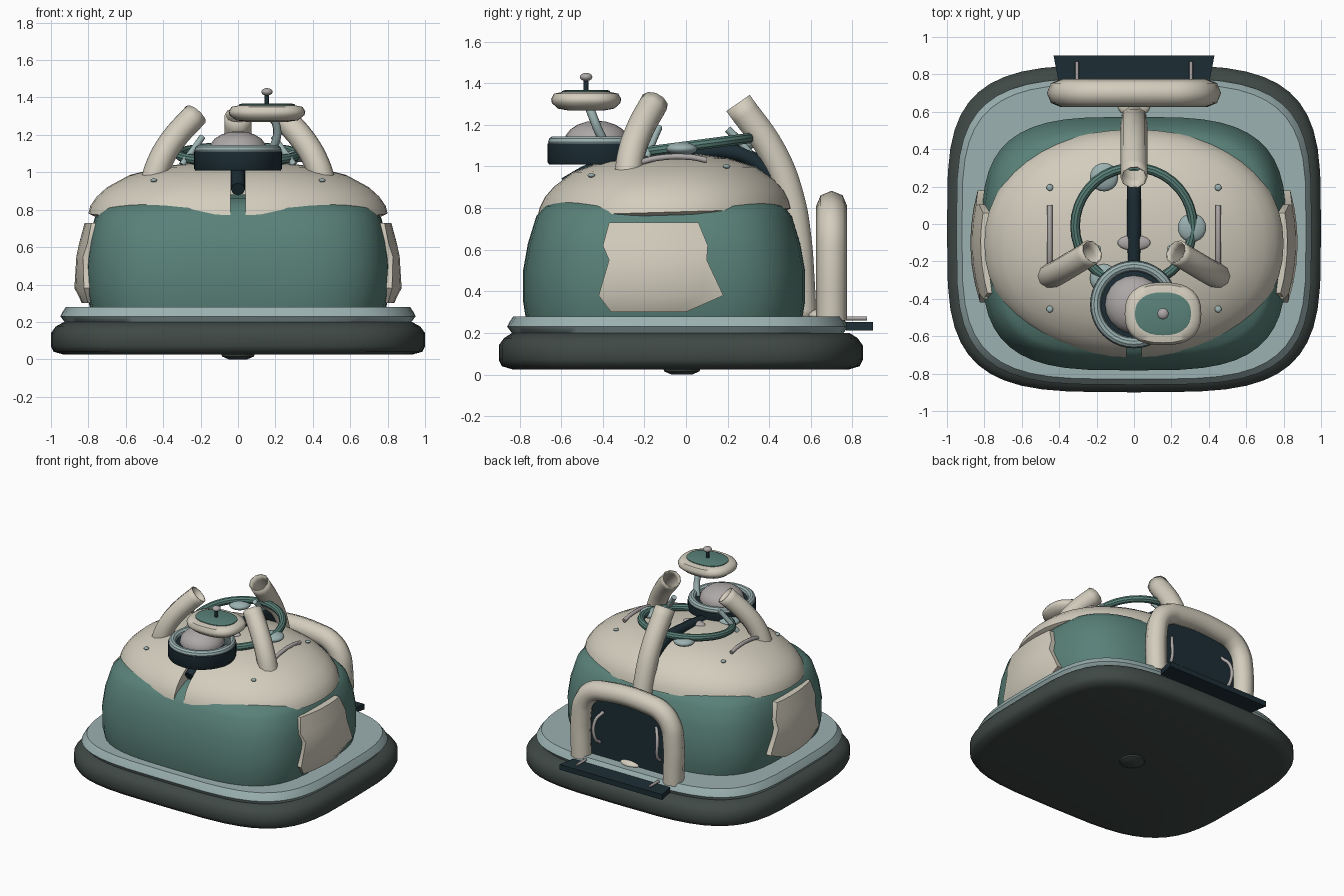
import bpy, bmesh, math
from mathutils import Vector

if "Cube" in bpy.data.objects:
    bpy.data.objects.remove(bpy.data.objects["Cube"])


def mat(name, c):
    m = bpy.data.materials.new(name)
    m.diffuse_color = (*c, 1)
    m.use_nodes = True
    m.node_tree.nodes["Principled BSDF"].inputs["Base Color"].default_value = m.diffuse_color
    return m


CREAM = mat("cream", (.65, .61, .51))
TEAL = mat("teal", (.10, .22, .19))
LIGHT = mat("pale_teal", (.33, .44, .44))
DARK = mat("navy", (.012, .027, .036))
BASE = mat("dark_base", (.05, .066, .06))
GREY = mat("grey", (.42, .39, .39))


def smooth(ob, angle=35):
    bpy.ops.object.select_all(action='DESELECT')
    ob.select_set(True)
    bpy.context.view_layer.objects.active = ob
    bpy.ops.object.shade_smooth_by_angle(angle=math.radians(angle))


def finish(bm, name, m, angle=35):
    bmesh.ops.recalc_face_normals(bm, faces=bm.faces)
    me = bpy.data.meshes.new(name)
    bm.to_mesh(me)
    bm.free()
    ob = bpy.data.objects.new(name, me)
    bpy.context.collection.objects.link(ob)
    me.materials.append(m)
    smooth(ob, angle)
    return ob


def loft(name, m, rings, n=2, c=(0, 0), seg=40, angle=35, tilt=0):
    """Stack of superellipse rings (half x, half y, z)."""
    bm = bmesh.new()
    loops = []
    for hx, hy, z in rings:
        loop = []
        for i in range(seg):
            a = math.tau * i / seg
            p = [math.copysign(abs(v) ** (2 / n), v) for v in (math.cos(a), math.sin(a))]
            loop.append(bm.verts.new((c[0] + hx * p[0], c[1] + hy * p[1], z + tilt * p[1] * hy)))
        loops.append(loop)
    for a, b in zip(loops, loops[1:]):
        for i in range(seg):
            j = (i + 1) % seg
            bm.faces.new((a[i], a[j], b[j], b[i]))
    bm.faces.new(loops[0])
    bm.faces.new(loops[-1])
    return finish(bm, name, m, angle)


def tube(name, m, pts, r, res=2, hollow=False):
    cu = bpy.data.curves.new(name, 'CURVE')
    cu.dimensions = '3D'
    cu.bevel_depth, cu.bevel_resolution = r, res
    cu.resolution_u = 5
    cu.use_fill_caps = not hollow
    s = cu.splines.new('BEZIER')
    s.bezier_points.add(len(pts) - 1)
    for bp, p in zip(s.bezier_points, pts):
        bp.co = p
        bp.handle_left_type = bp.handle_right_type = 'AUTO'
    ob = bpy.data.objects.new(name, cu)
    bpy.context.collection.objects.link(ob)
    cu.materials.append(m)
    bpy.ops.object.select_all(action='DESELECT')
    ob.select_set(True)
    bpy.context.view_layer.objects.active = ob
    bpy.ops.object.convert(target='MESH')
    ob = bpy.context.object
    smooth(ob, 50)
    if hollow:
        sol = ob.modifiers.new("wall", 'SOLIDIFY')
        sol.thickness = .008
    return ob


def ball(name, m, loc, scale):
    bpy.ops.mesh.primitive_uv_sphere_add(segments=20, ring_count=10, location=loc)
    ob = bpy.context.object
    ob.name, ob.scale = name, scale
    ob.data.materials.append(m)
    smooth(ob)
    return ob


def torus(name, m, loc, R, r, rot=(0, 0, 0)):
    bpy.ops.mesh.primitive_torus_add(location=loc, rotation=rot, major_radius=R, minor_radius=r,
                                     major_segments=36, minor_segments=10)
    ob = bpy.context.object
    ob.name = name
    ob.data.materials.append(m)
    smooth(ob)


def prism(name, m, pts, vec):
    bm = bmesh.new()
    f = bm.faces.new([bm.verts.new(p) for p in pts])
    ex = bmesh.ops.extrude_face_region(bm, geom=[f])
    bmesh.ops.translate(bm, vec=vec, verts=[v for v in ex['geom'] if isinstance(v, bmesh.types.BMVert)])
    bm.faces.ensure_lookup_table()
    return finish(bm, name, m)


# Base skirt and deck
loft("base_skirt", BASE, [(.93, .81, .025), (.985, .86, .04), (1, .875, .07), (1, .875, .14),
                          (.975, .85, .175), (.93, .81, .2)], 3.8, (0, -.025), 48, 50)
loft("deck", LIGHT, [(.92, .79, .19), (.95, .82, .23), (.94, .81, .25), (.92, .79, .28)], 3.8, (0, -.04), 48, 50)
loft("bottom_plug", BASE, [(.05, .05, 0), (.085, .085, .015), (.09, .09, .03)], 2, (0, -.02), 16)

# Body and domed cap with a slot at the front
loft("body", TEAL, [(.79, .665, .27), (.81, .678, .35), (.815, .678, .5), (.8, .655, .63), (.765, .615, .76),
                    (.72, .575, .81), (.55, .47, .86), (.2, .2, .88)], 3.4, (0, -.105), 48)
cap = loft("cap", CREAM, [(.77, .58, .765), (.8, .61, .78), (.79, .60, .82), (.755, .575, .87), (.7, .53, .92),
                          (.58, .44, .985), (.4, .31, 1.03), (.2, .16, 1.055), (.03, .03, 1.062)],
           2.15, (0, -.105), 48, 40, .03)
bpy.ops.mesh.primitive_cube_add(size=1, location=(0, -.5, .95))
cut = bpy.context.object
cut.name, cut.scale = "slot_cutter", (.08, .6, .5)
cut.hide_render = True
cut.hide_set(True)
bo = cap.modifiers.new("slot", 'BOOLEAN')
bo.operation, bo.object = 'DIFFERENCE', cut
tube("spine", DARK, [(0, -.58, .91), (0, -.45, .98), (0, -.2, 1.04), (0, .05, 1.07), (0, .22, 1.07),
                     (0, .34, 1.02), (0, .43, .93)], .038)
ball("top_button", GREY, (0, -.1, 1.06), (.088, .042, .02))

# Side panels
rows = [(-.36, .0, .30, .835), (-.42, .18, .38, .875), (-.37, .10, .55, .865), (-.40, .105, .62, .85), (-.37, .06, .73, .82)]
for s in (-1, 1):
    bm = bmesh.new()
    grid = []
    for y0, y1, z, x in rows:
        line = []
        for i in range(7):
            y = y0 + (y1 - y0) * i / 6
            line.append(bm.verts.new((s * (x - .5 * (y + .1) ** 2), y, z)))
        grid.append(line)
    for a, b in zip(grid, grid[1:]):
        for i in range(6):
            bm.faces.new((a[i], a[i + 1], b[i + 1], b[i]))
    ex = bmesh.ops.extrude_face_region(bm, geom=bm.faces[:])
    for v in ex['geom']:
        if isinstance(v, bmesh.types.BMVert):
            v.co.x -= s * .08
    # original faces stay as the outer skin
    finish(bm, "side_panel", CREAM, 40)

# Funnels with inner struts
horn = [(.46, -.28, .93), (.42, -.265, 1.05), (.35, -.225, 1.17), (.225, -.15, 1.31)]
for s in (-1, 1):
    tube("front_funnel", CREAM, [(s * x, y, z) for x, y, z in horn], .068, 3, True)
    tube("front_strut", LIGHT, [(s * .19, -.13, 1.19), (s * .24, -.16, 1.12), (s * .30, -.19, 1.04)], .018)
tube("rear_funnel", CREAM, [(0, .56, .27), (0, .55, .45), (0, .535, .65), (0, .50, .85), (0, .42, 1.06), (0, .25, 1.305)],
     .072, 3, True)
tube("rear_strut", LIGHT, [(0, .2, 1.18), (0, .25, 1.13), (0, .31, 1.06)], .018)
ball("rear_foot", CREAM, (0, .64, .285), (.09, .07, .03))

# Ring hose with joints
torus("ring_hose", TEAL, (0, -.01, 1.095), .315, .026, (.13, 0, 0))
for x, y, z in ((.31, -.02, 1.085), (-.16, .25, 1.1), (-.16, -.29, 1.05)):
    ball("ring_joint", LIGHT, (x, y, z), (.076, .076, .032))

# Turret at the front
loft("turret", DARK, [(.228, .228, 1.01), (.235, .235, 1.02), (.235, .235, 1.11), (.2, .2, 1.115)], 2, (0, -.43))
torus("turret_ring", LIGHT, (0, -.43, 1.118), .205, .028)
ball("turret_dome", GREY, (0, -.43, 1.12), (.155, .155, .1))

# Dish antenna
dc = (.155, -.48)
tube("dish_stalk", LIGHT, [(.17, -.38, 1.1), (.2, -.415, 1.16), (.21, -.44, 1.22), (.19, -.47, 1.3)], .022)
loft("dish", CREAM, [(.1, .08, 1.268), (.165, .135, 1.278), (.2, .165, 1.305), (.205, .168, 1.325),
                     (.19, .155, 1.35), (.15, .115, 1.358)], 2.5, dc, 32, 50)
loft("dish_inset", TEAL, [(.15, .115, 1.34), (.15, .115, 1.363), (.13, .1, 1.368)], 2.3, dc, 32)
tube("dish_pin", DARK, [(*dc, 1.35), (*dc, 1.42)], .012)
ball("dish_tip", GREY, (*dc, 1.43), (.03, .03, .02))

# Rear doorway, step and rails
side = [(.385, .26), (.385, .58), (.36, .69), (.29, .765), (.18, .795)]
path = side + [(-x, z) for x, z in reversed(side)]
tube("door_arch", CREAM, [(x, .70, z) for x, z in path], .075, 2)
prism("door", DARK, [(x, .64, z) for x, z in path], (0, .035, 0))
prism("step", DARK, [(-.405, .77, .212), (.405, .77, .212), (.43, .9, .212), (-.43, .9, .212)], (0, 0, .04))
for s in (-1, 1):
    tube("step_rail", GREY, [(s * .305, .765, .27), (s * .305, .87, .27)], .01)
    tube("door_handle", GREY, [(s * .25, .67, .38), (s * .26, .715, .42), (s * .26, .715, .56), (s * .22, .67, .62)], .012)
    # Cap handles and rivets
    tube("cap_handle", GREY, [(s * .45, -.22, 1.02), (s * .45, -.14, 1.04), (s * .45, .02, 1.045), (s * .45, .1, 1.03)], .014)
    for y, z in ((.195, 1.0), (-.455, .957)):
        ball("rivet", LIGHT, (s * .45, y, z), (.018, .018, .01))
